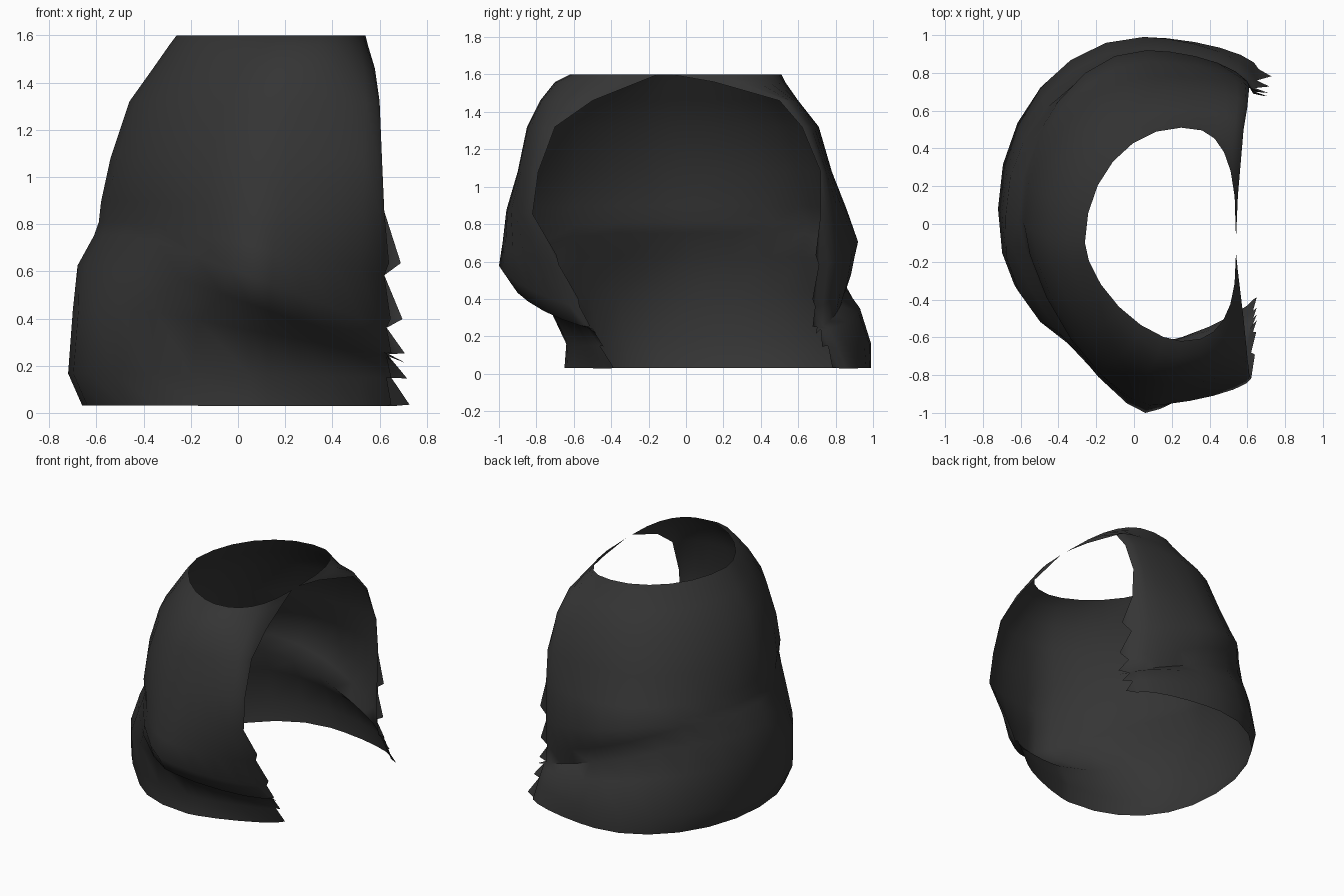
import bpy, bmesh
from math import sin, cos, pi, exp

cube = bpy.data.objects.get("Cube")
if cube:
    bpy.data.objects.remove(cube)

mat = bpy.data.materials.new("charcoal")
mat.use_nodes = True
color = (0.035, 0.035, 0.035, 1)
mat.diffuse_color = color
shader = mat.node_tree.nodes["Principled BSDF"]
shader.inputs["Base Color"].default_value = color
shader.inputs["Roughness"].default_value = 0.8

# Ring profile: height, left x, front y, back y, front edge x y, back edge x y,
# fullness of the front left corner
RINGS = [
    (.03, -.66, -.65, .99, .63, -.40, .66, .82, 2.3),
    (.16, -.72, -.64, .99, .63, -.46, .65, .76, 2.4),
    (.36, -.70, -.73, .93, .63, -.50, .64, .72, 2.2),
    (.48, -.68, -.92, .85, .63, -.53, .64, .70, 1.5),
    (.60, -.61, -1.0, .89, .63, -.57, .63, .69, 1.4),
    (.72, -.59, -.98, .92, .62, -.68, .62, .71, 1.4),
    (.88, -.58, -.96, .86, .62, -.82, .62, .72, 1.5),
    (1.08, -.54, -.90, .78, .61, -.79, .61, .72, 1.6),
    (1.32, -.46, -.85, .71, .60, -.70, .60, .62, 1.6),
    (1.46, -.36, -.78, .60, .58, -.50, .58, .50, 1.6),
    (1.56, -.29, -.70, .53, .55, -.25, .55, .15, 1.6),
    (1.60, -.26, -.62, .51, .54, -.15, .54, -.08, 1.6),
]
STEPS = 6


def quarter(center, corner, power, turn):
    """Point on a quarter superellipse; turn runs from the y end to the x end."""
    a = turn * pi / 2
    x = center[0] + (corner[0] - center[0]) * max(sin(a), 0) ** (2 / power)
    y = center[1] + (corner[1] - center[1]) * max(cos(a), 0) ** (2 / power)
    return x, y


def ring_points(z, left, front, back, fx, fy, bx, by, fullness):
    """Open ring from the front edge, round the closed side, to the back edge."""
    rise = z / 1.6
    cx, cy = .05 + .2 * rise ** 3, .1 - .2 * rise
    steps = [i / STEPS for i in range(STEPS)]
    front_power, back_power = 1.3 + 1.3 * rise ** 3, 1.7 + 1.1 * rise ** 3
    points = [quarter((cx, fy), (fx, front), front_power, 1 - t) for t in steps]
    points += [quarter((cx, cy), (left, front), fullness, t) for t in steps]
    points += [quarter((cx, cy), (left, back), 2, 1 - t) for t in steps]
    points += [quarter((cx, by), (bx, back), back_power, t) for t in steps + [1]]
    # The fold slopes down toward the opening
    slope = .4 * exp(-((z - .55) / .22) ** 2)
    return [(x, y, z - slope * max(x, -.4)) for x, y in points]


bm = bmesh.new()
rows = [[bm.verts.new(p) for p in ring_points(*ring)] for ring in RINGS]
for low, high in zip(rows, rows[1:]):
    for j in range(len(low) - 1):
        bm.faces.new((low[j], high[j], high[j + 1], low[j + 1]))

# Ragged points along the lower part of the opening
for i in range(6):
    for end, reach in ((0, .02), (-1, .07)):
        low, high = rows[i][end], rows[i + 1][end]
        x, y, z = low.co.lerp(high.co, .3)
        tip = bm.verts.new((x + reach, y + (-.02 if end else .03), z - .03))
        if end:
            bm.faces.new((low, high, tip))
        else:
            bm.faces.new((high, low, tip))

mesh = bpy.data.meshes.new("draped_hood")
bm.to_mesh(mesh)
bm.free()
mesh.materials.append(mat)
hood = bpy.data.objects.new("draped_hood", mesh)
bpy.context.collection.objects.link(hood)
bpy.context.view_layer.objects.active = hood
hood.select_set(True)
bpy.ops.object.shade_smooth_by_angle(angle=pi / 3)
